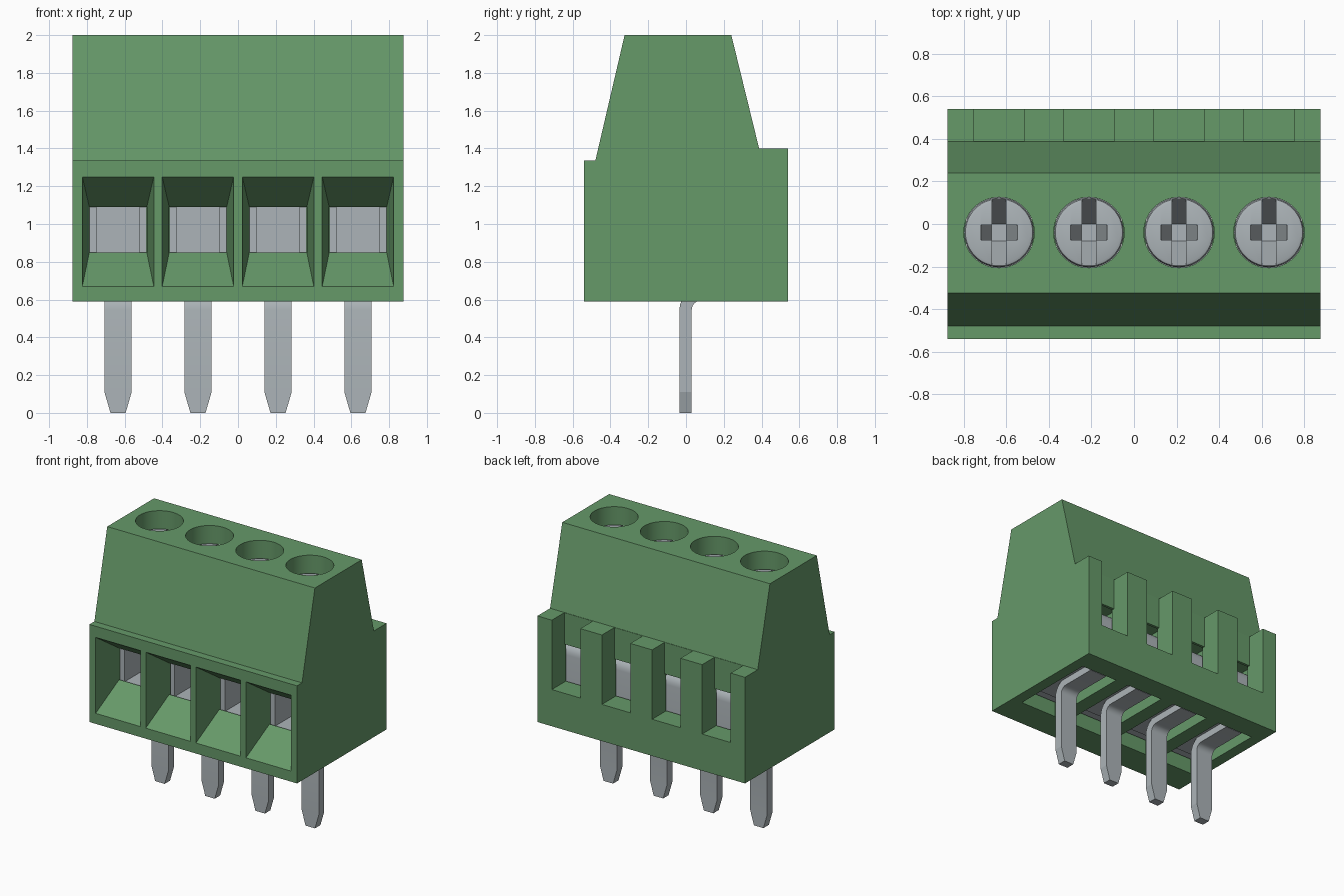
import bpy, bmesh, math
from math import sin, cos, pi

old = bpy.data.objects.get("Cube")
if old:
    bpy.data.objects.remove(old)

POLES = [-0.635, -0.212, 0.212, 0.635]
SCREW_Y = -0.04


def material(name, colour):
    m = bpy.data.materials.new(name)
    m.use_nodes = True
    m.diffuse_color = (*colour, 1)
    m.node_tree.nodes["Principled BSDF"].inputs["Base Color"].default_value = (*colour, 1)
    return m


GREEN = material("green plastic", (0.133, 0.319, 0.141))
STEEL = material("light grey steel", (0.413, 0.456, 0.479))


def loft(bm, rings):
    """Skin a row of equal rings and cap both ends."""
    loops = [[bm.verts.new(p) for p in ring] for ring in rings]
    n = len(loops[0])
    for a, b in zip(loops, loops[1:]):
        for i in range(n):
            j = (i + 1) % n
            bm.faces.new((a[i], a[j], b[j], b[i]))
    bm.faces.new(loops[0][::-1])
    bm.faces.new(loops[-1])


def prism(profile, x0, x1):
    """Side profile in y, z drawn out along x."""
    return [[(x, y, z) for y, z in profile] for x in (x0, x1)]


def rect_xy(w, d, z):
    return [(-w, SCREW_Y - d, z), (w, SCREW_Y - d, z), (w, SCREW_Y + d, z), (-w, SCREW_Y + d, z)]


def rect_xz(w, z0, z1, y):
    return [(-w, y, z0), (w, y, z0), (w, y, z1), (-w, y, z1)]


def circle(r, z, n=48):
    return [(r * cos(2 * pi * i / n), SCREW_Y + r * sin(2 * pi * i / n), z) for i in range(n)]


def arc(cy, cz, r, a0, a1, n=6):
    steps = [math.radians(a0 + (a1 - a0) * i / n) for i in range(n + 1)]
    return [(cy + r * cos(a), cz + r * sin(a)) for a in steps]


def make(name, lofts, mat, shifts=(0,)):
    bm = bmesh.new()
    for dx in shifts:
        for rings in lofts:
            loft(bm, [[(x + dx, y, z) for x, y, z in ring] for ring in rings])
    bmesh.ops.recalc_face_normals(bm, faces=bm.faces)
    mesh = bpy.data.meshes.new(name)
    bm.to_mesh(mesh)
    bm.free()
    mesh.materials.append(mat)
    obj = bpy.data.objects.new(name, mesh)
    bpy.context.collection.objects.link(obj)
    return obj


def activate(obj):
    bpy.ops.object.select_all(action='DESELECT')
    obj.select_set(True)
    bpy.context.view_layer.objects.active = obj


def cut(obj, rings, shifts=(0,)):
    cutter = make("cutter", [rings], obj.data.materials[0], shifts)
    cutter.hide_render = True
    mod = obj.modifiers.new("cut", 'BOOLEAN')
    mod.operation = 'DIFFERENCE'
    mod.solver = 'EXACT'
    mod.object = cutter
    activate(obj)
    bpy.ops.object.modifier_apply(modifier=mod.name)
    bpy.data.objects.remove(cutter)


def smooth(obj):
    activate(obj)
    bpy.ops.object.shade_smooth_by_angle(angle=math.radians(32))


# Housing
side = [(-0.54, 0.59), (-0.54, 1.335), (-0.48, 1.335), (-0.325, 2), (0.24, 2),
        (0.387, 1.40), (0.54, 1.40), (0.54, 0.59)]
housing = make("housing", [prism(side, -0.877, 0.877)], GREEN)

# Clamp chambers open at the bottom
cut(housing, [rect_xz(0.156, 0.5, 1.17, y) for y in (-0.31, 0.37)], POLES)
# Screw wells
cut(housing, [circle(0.166, 2.1), circle(0.166, 1.14)], POLES)
# Tapered wire entries
cut(housing, [rect_xz(0.194, 0.647, 1.271, -0.57), rect_xz(0.152, 0.85, 1.09, -0.31),
              rect_xz(0.152, 0.85, 1.09, -0.26)], POLES)
# Rear slots and their windows into the chambers
cut(housing, [rect_xz(0.12, 0.87, 1.5, y) for y in (0.39, 0.6)], POLES)
cut(housing, [rect_xz(0.12, 0.87, 1.16, y) for y in (0.33, 0.42)], POLES)
smooth(housing)

# Wire clamp: side plates around a C-shaped strip with a rounded back
outer = [(-0.3, 0.7), (0.35, 0.7)] + arc(0.26, 1.06, 0.09, 0, 90) + [(-0.3, 1.15)]
strip = [(-0.3, 0.7), (0.35, 0.7)] + arc(0.26, 1.06, 0.09, 0, 90) + [
    (-0.3, 1.15), (-0.3, 1.1), (0.2, 1.1), (0.2, 0.84), (-0.3, 0.84)]
clamp = make("wire_clamp_1", [prism(outer, -0.15, -0.113), prism(outer, 0.113, 0.15),
                              prism(strip, -0.113, 0.113)], STEEL)
smooth(clamp)

# Solder pin: tapered tip, straight leg and bend running to the back
leg = ([(-0.035, 0.11)] + arc(0.08, 0.545, 0.115, 180, 90) + [(0.36, 0.66), (0.36, 0.595)]
       + arc(0.08, 0.545, 0.05, 90, 180) + [(0.03, 0.11)])
tip = [[(-w, -0.035, z), (w, -0.035, z), (w, 0.03, z), (-w, 0.03, z)]
       for w, z in ((0.04, 0), (0.072, 0.11))]
plate = [rect_xz(0.11, 0.65, 0.71, y) for y in (-0.18, 0.36)]
pin = make("solder_pin_1", [tip, prism(leg, -0.072, 0.072), plate], STEEL)
smooth(pin)

# Screw with a tapered cross recess
screw = make("screw_1", [[circle(r, z) for r, z in (
    (0.09, 1.12), (0.09, 1.5), (0.164, 1.5), (0.164, 1.85), (0.158, 1.865), (0.145, 1.87))]], STEEL)
cut(screw, [rect_xy(0.033, 0.162, 1.88), rect_xy(0.033, 0.04, 1.63)])
cut(screw, [rect_xy(0.088, 0.036, 1.88), rect_xy(0.036, 0.036, 1.63)])
smooth(screw)

# Repeat the metal parts at every pole
for part in (clamp, pin, screw):
    part.location.x = POLES[0]
    for i, x in enumerate(POLES[1:], 2):
        twin = part.copy()
        twin.name = part.name[:-1] + str(i)
        twin.location.x = x
        bpy.context.collection.objects.link(twin)
